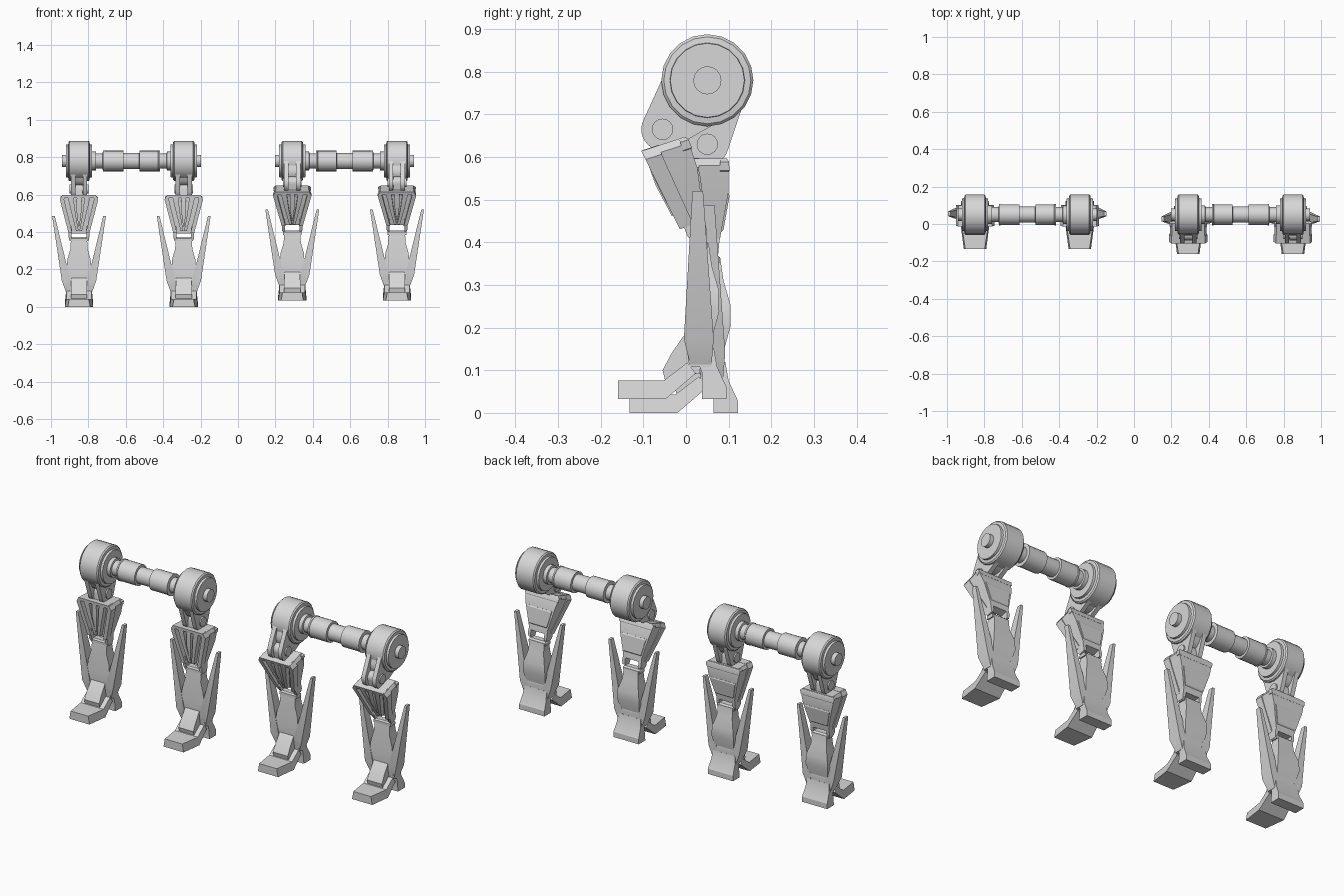
import bpy, bmesh
from math import cos, sin, pi, radians
from mathutils import Matrix, Vector

cube = bpy.data.objects.get("Cube")
if cube:
    bpy.data.objects.remove(cube, do_unlink=True)

grey = bpy.data.materials.new("plain light grey metal")
grey.use_nodes = True
COLOR = (0.68, 0.68, 0.68, 1)
grey.diffuse_color = COLOR
grey.node_tree.nodes["Principled BSDF"].inputs["Base Color"].default_value = COLOR


def finish(name, bm, matrix):
    """Turn a bmesh into a named, placed object with sharp edges kept."""
    bmesh.ops.recalc_face_normals(bm, faces=bm.faces)
    for f in bm.faces:
        f.smooth = True
    mesh = bpy.data.meshes.new(name)
    bm.to_mesh(mesh)
    bm.free()
    mesh.set_sharp_from_angle(angle=radians(25))
    mesh.materials.append(grey)
    obj = bpy.data.objects.new(name, mesh)
    obj.matrix_world = matrix
    bpy.context.collection.objects.link(obj)


def skin(name, rings, matrix):
    """Join equal rings of points into a closed solid."""
    bm = bmesh.new()
    loops = [[bm.verts.new(p) for p in ring] for ring in rings]
    n = len(loops[0])
    for a, b in zip(loops, loops[1:]):
        for i in range(n):
            j = (i + 1) % n
            bm.faces.new((a[i], a[j], b[j], b[i]))
    bm.faces.new(loops[0])
    bm.faces.new(loops[-1])
    finish(name, bm, matrix)


def lathe(name, profile, matrix, n=20):
    """Turned part about the x axis; profile holds (x, radius)."""
    skin(name, [[(x, r * cos(2 * pi * i / n), r * sin(2 * pi * i / n))
                 for i in range(n)] for x, r in profile], matrix)


def loft(name, sections, matrix):
    """Box sections (z, x0, x1, y0, y1) joined vertically."""
    skin(name, [[(a, c, z), (b, c, z), (b, d, z), (a, d, z)]
                for z, a, b, c, d in sections], matrix)


def block(name, sections, matrix):
    """Symmetric loft from (z, half width, y0, y1)."""
    loft(name, [(z, -w, w, c, d) for z, w, c, d in sections], matrix)


def slab(name, outline, matrix):
    """Side outline (y, z, half width) widened both ways in x."""
    skin(name, [[(s * w, y, z) for y, z, w in outline] for s in (-1, 1)], matrix)


def link(name, circles, x0, x1, matrix, n=24):
    """Plate wrapped round circles (y, z, radius)."""
    bm = bmesh.new()
    for y, z, r in circles:
        for i in range(n):
            t = 2 * pi * i / n
            for x in (x0, x1):
                bm.verts.new((x, y + r * cos(t), z + r * sin(t)))
    hull = bmesh.ops.convex_hull(bm, input=bm.verts)
    bmesh.ops.delete(bm, geom=list({v for v in hull["geom_interior"]
                                    if isinstance(v, bmesh.types.BMVert)}), context="VERTS")
    bmesh.ops.dissolve_limit(bm, angle_limit=0.01, verts=bm.verts, edges=bm.edges)
    finish(name, bm, matrix)


def hip(tag, M, out, knee):
    # drum, outer bolt, and fork plates reaching down to the knee
    half = [(0.07, 0.087), (0.058, 0.088), (0.056, 0.102), (0.05, 0.108)]
    lathe(tag + "hip_drum", [(-x, r) for x, r in half] + half[::-1], M)
    lathe(tag + "hip_bolt", [(out * 0.06, 0.033), (out * 0.092, 0.033)], M, 16)
    y, z = knee
    for s in (-1, 1):
        link(tag + "fork_plate", [(0, 0, 0.098), (y, z, 0.05)], s * 0.02, s * 0.043, M)
    link(tag + "fork_core", [(0, 0, 0.09), (y * 0.5, z * 0.5, 0.06)], -0.02, 0.02, M)
    pin = M @ Matrix.Translation((0, y, z))
    lathe(tag + "knee_pin", [(-0.05, 0.025), (0.05, 0.025)], pin, 16)


def shin(tag, M):
    # armoured upper shin, origin at the knee pin
    link(tag + "knee_lug", [(0, 0, 0.032), (0, -0.05, 0.035)], -0.019, 0.019, M)
    block(tag + "shin_body", [(-0.033, 0.088, -0.03, 0.046), (-0.05, 0.098, -0.03, 0.049),
                              (-0.11, 0.085, -0.025, 0.05), (-0.237, 0.05, -0.01, 0.027)], M)
    block(tag + "shin_top_lip", [(-0.032, 0.085, -0.063, -0.02), (-0.048, 0.09, -0.061, -0.02)], M)
    # horizontal ribs across the back
    block(tag + "shin_back_rib", [(-0.036, 0.093, 0.03, 0.048), (-0.042, 0.101, 0.03, 0.051),
                                  (-0.062, 0.098, 0.03, 0.052), (-0.066, 0.09, 0.03, 0.05)], M)
    block(tag + "shin_back_plate", [(-0.115, 0.074, 0.03, 0.05), (-0.122, 0.072, 0.03, 0.052),
                                    (-0.2, 0.052, 0.02, 0.038), (-0.208, 0.05, 0.02, 0.03)], M)
    for s in (-1, 1):
        # outer rails, converging fins and lower posts
        loft(tag + "shin_rail", [(-0.033, s * 0.072, s * 0.09, -0.063, -0.02),
                                 (-0.055, s * 0.08, s * 0.103, -0.06, -0.02),
                                 (-0.235, s * 0.036, s * 0.056, -0.034, 0)], M)
        loft(tag + "shin_fin", [(-0.045, s * 0.03, s * 0.06, -0.06, -0.02),
                                (-0.13, s * 0.019, s * 0.04, -0.051, -0.01),
                                (-0.225, s * 0.002, s * 0.016, -0.034, 0)], M)
        loft(tag + "shin_post", [(-0.2, s * 0.038, s * 0.054, -0.025, 0.03),
                                 (-0.255, s * 0.04, s * 0.056, -0.022, 0.026),
                                 (-0.272, s * 0.04, s * 0.052, -0.015, 0.02)], M)
    block(tag + "shin_spear", [(-0.045, 0.012, -0.058, -0.02), (-0.12, 0.013, -0.056, -0.01),
                               (-0.2, 0.003, -0.042, 0)], M)


def lower_leg(tag, M):
    # calf, crossbar and ankle
    block(tag + "calf", [(0.366, 0.043, 0.038, 0.08), (0.31, 0.046, 0.032, 0.088),
                         (0.255, 0.062, 0.03, 0.104), (0.205, 0.066, 0.027, 0.105),
                         (0.15, 0.055, 0.027, 0.09), (0.07, 0.04, 0.035, 0.08)], M)
    block(tag + "crossbar", [(0.374, 0.046, 0.042, 0.07), (0.366, 0.05, 0.036, 0.078),
                             (0.352, 0.05, 0.036, 0.078)], M)
    block(tag + "ankle", [(0.155, 0.06, 0.03, 0.088), (0.142, 0.07, 0.025, 0.092),
                          (0.075, 0.07, 0.035, 0.085)], M)
    for s in (-1, 1):
        # tall side blades
        loft(tag + "side_blade", [(0.487, s * 0.13, s * 0.144, 0.042, 0.067),
                                  (0.14, s * 0.045, s * 0.092, 0.022, 0.092),
                                  (0.08, s * 0.045, s * 0.07, 0.037, 0.087)], M)
    # foot: toe, instep and heel
    slab(tag + "toe", [(-0.133, 0, 0.06), (-0.133, 0.043, 0.052), (-0.025, 0.043, 0.068),
                       (0.03, 0.085, 0.068), (0.05, 0.06, 0.07), (-0.02, 0, 0.075)], M)
    slab(tag + "instep", [(-0.028, 0.067, 0.044), (-0.008, 0.105, 0.043), (0.018, 0.143, 0.042),
                          (0.035, 0.165, 0.04), (0.06, 0.165, 0.04), (0.06, 0.06, 0.044),
                          (-0.022, 0.043, 0.044)], M)
    slab(tag + "heel", [(0.065, 0, 0.075), (0.122, 0, 0.075), (0.122, 0.028, 0.075),
                        (0.1, 0.075, 0.07), (0.092, 0.12, 0.065), (0.05, 0.1, 0.065),
                        (0.065, 0.06, 0.07)], M)


def axle(tag, M):
    # stepped shaft joining two hips, with two plain rollers
    half = [(-0.225, 0.05), (-0.19, 0.05), (-0.188, 0.04), (-0.154, 0.04), (-0.152, 0.057),
            (-0.144, 0.057), (-0.143, 0.055), (-0.043, 0.055), (-0.042, 0.043)]
    lathe(tag + "axle", half + [(-x, r) for x, r in half[::-1]], M)


# straight pair on the right, bent pair on the left
HIP_Y, HIP_Z = 0.05, 0.78
pairs = [("straight_", -0.57, (0, -0.15), 0, (0, 0, 0)),
         ("bent_", 0.57, (-0.105, -0.115), 18, (0, -0.027, 0.033))]
for pair, cx, knee, bend, shift in pairs:
    axle(pair, Matrix.Translation((cx, HIP_Y, HIP_Z)))
    for side, s in (("right_", -1), ("left_", 1)):
        tag = pair + side
        x = cx + s * 0.28
        H = Matrix.Translation((x, HIP_Y, HIP_Z))
        hip(tag, H, s, knee)
        shin(tag, H @ Matrix.Translation((0, *knee)) @ Matrix.Rotation(radians(bend), 4, "X"))
        lower_leg(tag, Matrix.Translation(Vector((x, 0, 0)) + Vector(shift)))
